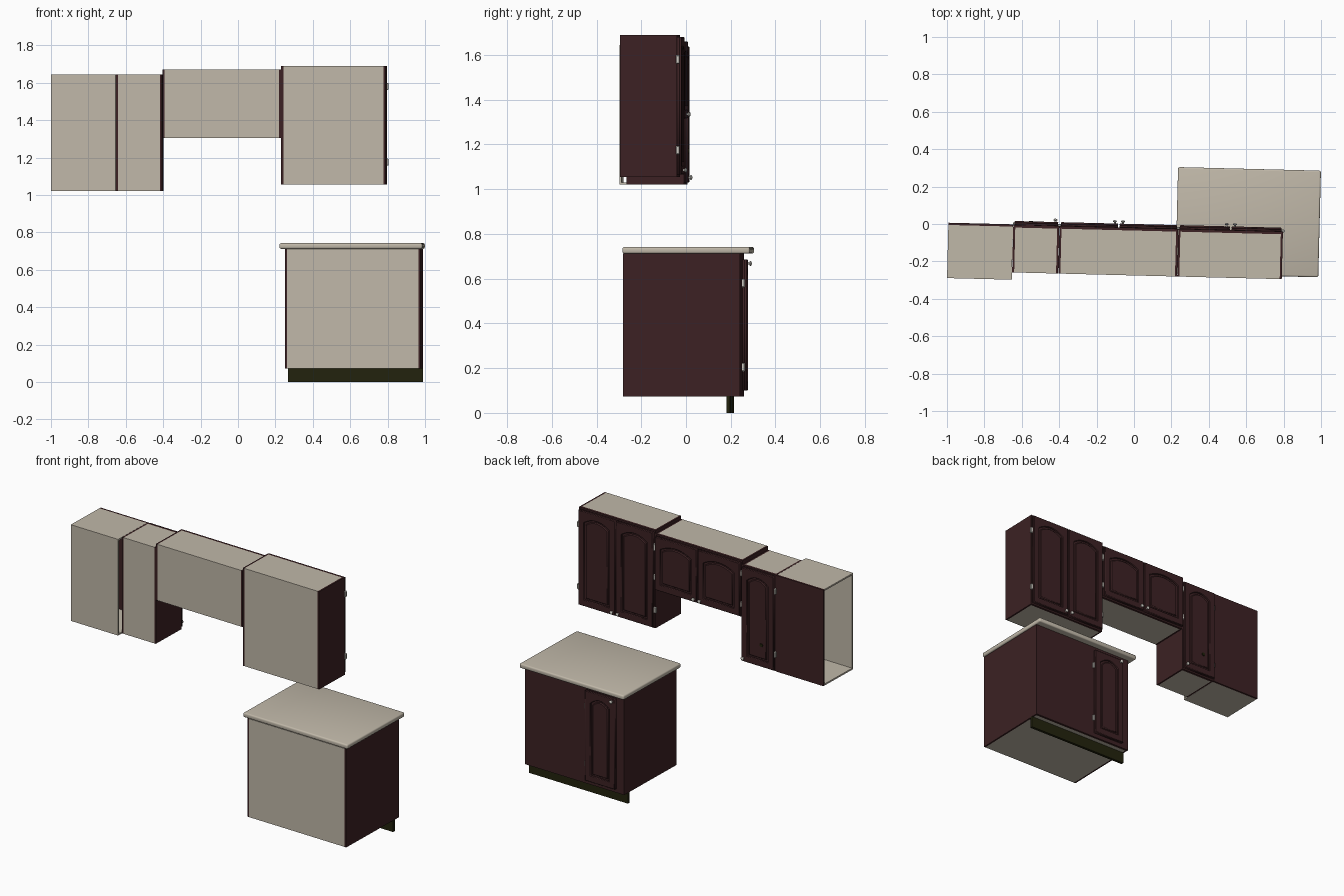
import bpy, bmesh, math
from mathutils import Matrix

if "Cube" in bpy.data.objects:
    bpy.data.objects.remove(bpy.data.objects["Cube"])

# The whole kitchen is turned very slightly about z
TURN = Matrix.Rotation(-0.025, 4, 'Z')


def material(name, rgb):
    m = bpy.data.materials.new(name)
    m.diffuse_color = (*rgb, 1)
    m.use_nodes = True
    m.node_tree.nodes["Principled BSDF"].inputs["Base Color"].default_value = m.diffuse_color
    return m


CREAM = material("cream_laminate", (0.53, 0.48, 0.395))
WOOD = material("dark_red_wood", (0.045, 0.0155, 0.017))
OLIVE = material("dark_olive", (0.016, 0.016, 0.004))
METAL = material("pale_metal", (0.60, 0.58, 0.53))


def finish(name, bm, mat, smooth=False):
    bm.transform(TURN)
    me = bpy.data.meshes.new(name)
    bm.to_mesh(me)
    bm.free()
    me.materials.append(mat)
    ob = bpy.data.objects.new(name, me)
    bpy.context.collection.objects.link(ob)
    if smooth:
        bpy.context.view_layer.objects.active = ob
        ob.select_set(True)
        bpy.ops.object.shade_smooth_by_angle(angle=math.radians(35))
        ob.select_set(False)
    return ob


def boxes(name, mat, *bounds, bevel=0, segments=1):
    bm = bmesh.new()
    for x0, x1, y0, y1, z0, z1 in bounds:
        m = Matrix.Translation(((x0 + x1) / 2, (y0 + y1) / 2, (z0 + z1) / 2))
        bmesh.ops.create_cube(bm, size=1, matrix=m @ Matrix.Diagonal((x1 - x0, y1 - y0, z1 - z0, 1)))
    if bevel:
        bmesh.ops.bevel(bm, geom=bm.edges[:], offset=bevel, segments=segments,
                        profile=0.5, affect='EDGES', clamp_overlap=True)
    return finish(name, bm, mat, segments > 1)


def add_prism(bm, loops, y0, y1, bevel):
    """Filled outline in x/z (later loops are holes), given thickness along y."""
    cu = bpy.data.curves.new("outline", 'CURVE')
    cu.dimensions, cu.fill_mode = '2D', 'BOTH'
    cu.extrude, cu.bevel_depth, cu.offset = (y1 - y0) / 2 - bevel, bevel, -bevel
    cu.bevel_resolution = 0
    for pts in loops:
        sp = cu.splines.new('POLY')
        sp.points.add(len(pts) - 1)
        for p, (x, z) in zip(sp.points, pts):
            p.co = (x, z, 0, 1)
        sp.use_cyclic_u = True
    ob = bpy.data.objects.new("outline", cu)
    me = bpy.data.meshes.new_from_object(ob)
    me.transform(Matrix.Translation((0, (y0 + y1) / 2, 0)) @ Matrix.Rotation(math.pi / 2, 4, 'X'))
    bm.from_mesh(me)
    bpy.data.objects.remove(ob)
    bpy.data.curves.remove(cu)
    bpy.data.meshes.remove(me)


def arch(x0, x1, z0, z1, rise, n=12):
    pts = [(x0, z0), (x1, z0)]
    for i in range(n + 1):
        t = 1 - 2 * i / n
        pts.append(((x0 + x1) / 2 + t * (x1 - x0) / 2, z1 - rise * t * t))
    return pts


# Door: backing slab, frame with an arched opening, raised arched panel
def door(name, x0, x1, z0, z1, y):
    bm = bmesh.new()
    rect = [(x0, z0), (x1, z0), (x1, z1), (x0, z1)]
    m, r = 0.042, 0.032
    add_prism(bm, [rect], y, y + 0.010, 0.001)
    add_prism(bm, [rect, arch(x0 + m, x1 - m, z0 + m, z1 - m, r)], y + 0.009, y + 0.020, 0.003)
    g = m + 0.010
    add_prism(bm, [arch(x0 + g, x1 - g, z0 + g, z1 - g, r)], y + 0.006, y + 0.018, 0.005)
    bmesh.ops.remove_doubles(bm, verts=bm.verts[:], dist=0.0001)
    bmesh.ops.recalc_face_normals(bm, faces=bm.faces[:])
    finish(name, bm, WOOD)


# Knob: stem and flattened ball
def knob(name, x, y, z):
    bm = bmesh.new()
    rot = Matrix.Rotation(math.pi / 2, 4, 'X')
    bmesh.ops.create_cone(bm, cap_ends=True, segments=12, radius1=0.004, radius2=0.006, depth=0.012,
                          matrix=Matrix.Translation((x, y + 0.005, z)) @ rot)
    bmesh.ops.create_uvsphere(bm, u_segments=14, v_segments=8, radius=0.011,
                              matrix=Matrix.Translation((x, y + 0.012, z)) @ rot @ Matrix.Diagonal((1, 1, 0.55, 1)))
    finish(name, bm, METAL, True)


def hinges(name, x, y, zs):
    boxes(name, METAL, *[(x - 0.008, x + 0.008, y - 0.008, y + 0.008, z - 0.019, z + 0.019) for z in zs],
          bevel=0.003)


# Closed carcass: wooden sides, cream top, bottom and back, wooden face frame
def carcass(name, x0, x1, y0, y1, z0, z1, t=0.011, depth=0.015):
    boxes(name + "_sides", WOOD, (x0, x0 + t, y0, y1, z0, z1), (x1 - t, x1, y0, y1, z0, z1))
    a, b = x0 + t, x1 - t
    boxes(name + "_shell", CREAM, (a, b, y0, y1, z1 - t, z1), (a, b, y0, y1, z0, z0 + t),
          (a, b, y0, y0 + t, z0 + t, z1 - t))
    w, f = 0.035, y1 + depth
    boxes(name + "_face_frame", WOOD, (x0, x0 + w, y1, f, z0, z1), (x1 - w, x1, y1, f, z0, z1),
          (x0 + w, x1 - w, y1, f, z0, z0 + w), (x0 + w, x1 - w, y1, f, z1 - w, z1))
    return f


BACK, BODY = -0.275, -0.035

# Open-ended corner wall cabinet
X0, X1 = -0.992, -0.646
boxes("corner_cabinet_shell", CREAM, (X0, X1, -0.314, -0.03, 1.635, 1.645),
      (X0, X1, -0.314, -0.03, 1.02, 1.03), (X0, X1, -0.314, -0.304, 1.03, 1.635))
boxes("corner_cabinet_front", WOOD, (X0, X1, -0.03, -0.018, 1.02, 1.645))

# Narrow wall cabinet with a single door
F = carcass("narrow_cabinet", -0.645, -0.399, BACK, BODY, 1.02, 1.645)
door("narrow_cabinet_door", -0.639, -0.405, 1.03, 1.637, F)
knob("narrow_cabinet_knob", -0.420, F + 0.02, 1.052)
hinges("narrow_cabinet_hinges", -0.640, F + 0.004, (1.13, 1.54))
bm = bmesh.new()
bmesh.ops.create_cone(bm, cap_ends=True, segments=16, radius1=0.011, radius2=0.011, depth=0.006,
                      matrix=Matrix.Translation((-0.55, F + 0.019, 1.17)) @ Matrix.Rotation(math.pi / 2, 4, 'X'))
finish("door_spot", bm, OLIVE)

# Wall cabinets with paired doors: name, x range, z range, hinge heights
for name, x0, x1, z0, z1, hz in (("short_cabinet", -0.398, 0.237, 1.305, 1.67, (1.39, 1.59)),
                                 ("tall_cabinet", 0.238, 0.797, 1.055, 1.69, (1.175, 1.58))):
    F = carcass(name, x0, x1, BACK, BODY, z0, z1)
    c = (x0 + x1) / 2
    w = 0.02
    boxes(name + "_centre_stile", WOOD, (c - w, c + w, BODY, F, z0 + 0.035, z1 - 0.035))
    for side, s, edge in (("left", -1, x0), ("right", 1, x1)):
        a, b = sorted((c + s * 0.004, edge - s * 0.007))
        door(f"{name}_{side}_door", a, b, z0 + 0.01, z1 - 0.01, F)
        knob(f"{name}_{side}_knob", c + s * 0.022, F + 0.02, z0 + 0.03)
        hinges(f"{name}_{side}_hinges", edge, F + 0.003, hz)

# Base cabinet with a blind panel, one door, toe kick and worktop
F = carcass("base_cabinet", 0.258, 0.982, -0.257, 0.25, 0.073, 0.712)
boxes("base_blind_panel", WOOD, (0.525, 0.947, 0.25, F, 0.108, 0.677))
boxes("base_stile", WOOD, (0.293, 0.335, 0.25, F, 0.108, 0.677))
door("base_door", 0.312, 0.53, 0.10, 0.685, F)
knob("base_knob", 0.332, F + 0.02, 0.668)
hinges("base_hinges", 0.532, F + 0.004, (0.205, 0.58))
boxes("toe_kick", OLIVE, (0.262, 0.984, 0.205, 0.222, 0, 0.075))
boxes("worktop", CREAM, (0.228, 0.992, -0.26, 0.31, 0.712, 0.742), bevel=0.009, segments=3)
